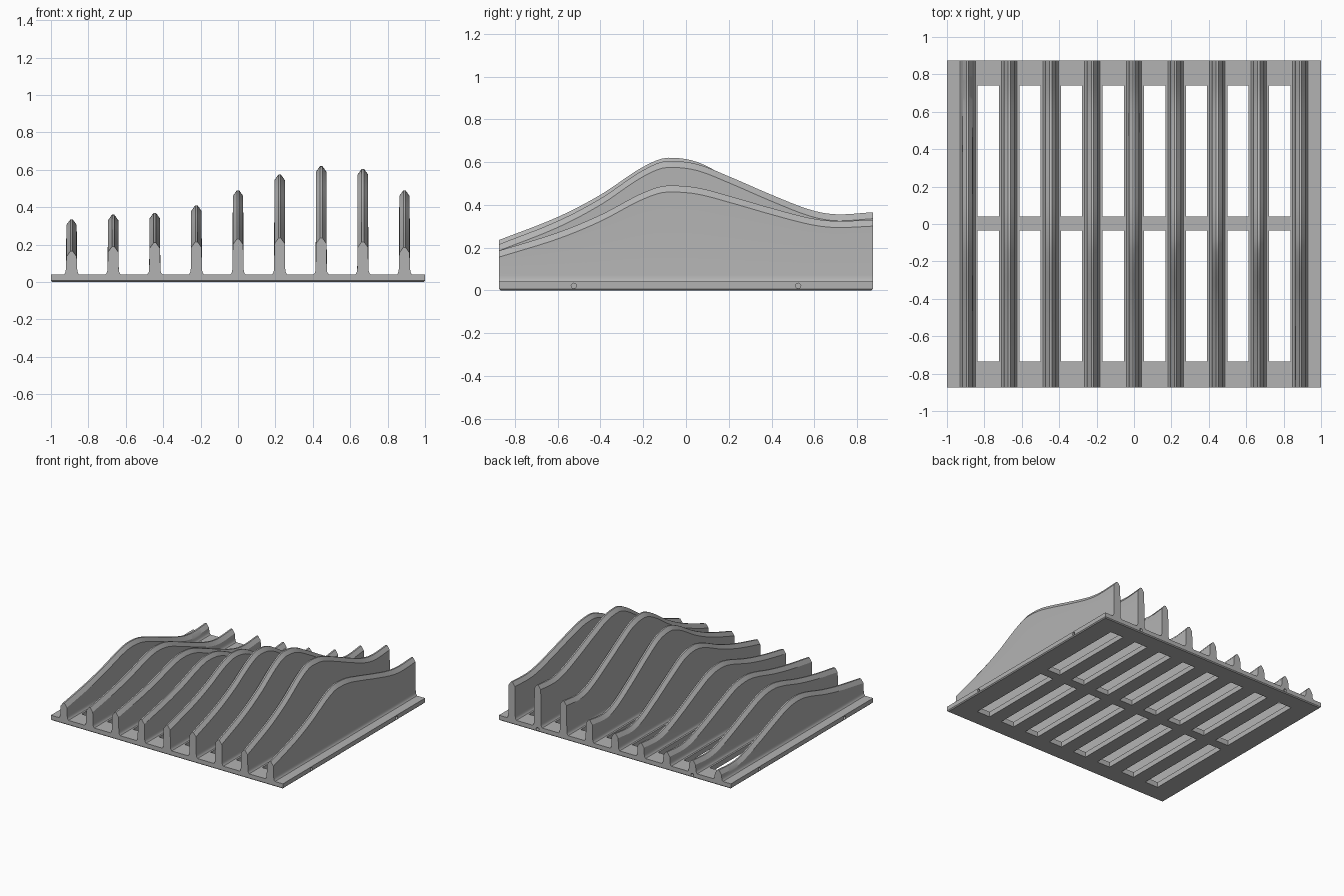
import bpy
import bmesh
import math
from mathutils import Matrix

if "Cube" in bpy.data.objects:
    bpy.data.objects.remove(bpy.data.objects["Cube"], do_unlink=True)

HALF_X, HALF_Y, PLATE_TOP = 1.0, 0.875, 0.04
PITCH = 0.2225

grey = bpy.data.materials.new("plain grey")
grey.use_nodes = True
grey.diffuse_color = (0.45, 0.45, 0.45, 1)
grey.node_tree.nodes["Principled BSDF"].inputs["Base Color"].default_value = (0.45, 0.45, 0.45, 1)


def make_object(name, bm):
    bmesh.ops.recalc_face_normals(bm, faces=bm.faces)
    mesh = bpy.data.meshes.new(name)
    bm.to_mesh(mesh)
    bm.free()
    mesh.materials.append(grey)
    obj = bpy.data.objects.new(name, mesh)
    bpy.context.collection.objects.link(obj)
    return obj


def add_box(bm, lo, hi):
    size = [b - a for a, b in zip(lo, hi)]
    mid = [(a + b) / 2 for a, b in zip(lo, hi)]
    matrix = Matrix.Translation(mid) @ Matrix.Diagonal((*size, 1))
    return bmesh.ops.create_cube(bm, size=1, matrix=matrix)["verts"]


def add_pin(bm, location, axis):
    turn = Matrix.Rotation(math.pi / 2, 4, axis)
    bmesh.ops.create_cone(bm, cap_ends=True, segments=16, radius1=0.012, radius2=0.012,
                          depth=0.08, matrix=Matrix.Translation(location) @ turn)


# Base plate with a small chamfer round its underside
bm = bmesh.new()
add_box(bm, (-HALF_X, -HALF_Y, 0), (HALF_X, HALF_Y, PLATE_TOP))
low_edges = [e for e in bm.edges if all(v.co.z < 0.01 for v in e.verts)]
bmesh.ops.bevel(bm, geom=low_edges, offset=0.007, segments=1, affect='EDGES')
plate = make_object("base_plate", bm)

# Two rows of slots between the ribs, plus blind holes in the edges
bm = bmesh.new()
for i in range(8):
    x = (i - 3.5) * PITCH
    add_box(bm, (x - 0.057, 0.04, -0.1), (x + 0.057, 0.74, 0.1))
    add_box(bm, (x - 0.057, -0.735, -0.1), (x + 0.057, -0.035, 0.1))
for side in (-1, 1):
    for end in (-1, 1):
        add_pin(bm, (side * HALF_X, end * 0.525, 0.021), 'Y')
    add_pin(bm, (side * 3 * PITCH, HALF_Y, 0.021), 'X')
cutter = make_object("slot_cutter", bm)
cutter.hide_render = True
cut = plate.modifiers.new("slots", 'BOOLEAN')
cut.operation = 'DIFFERENCE'
cut.solver = 'EXACT'
cut.object = cutter
bpy.context.view_layer.objects.active = plate
bpy.ops.object.modifier_apply(modifier=cut.name)
bpy.data.objects.remove(cutter, do_unlink=True)

# Shared ridge shape: share of the climb from the front, then of the fall to the back
SHAPE = [(-0.875, 0), (-0.6, 0.28), (-0.4, 0.55), (-0.2, 0.89), (-0.08, 1), (0.05, 0.94),
         (0.2, 0.7), (0.4, 0.34), (0.58, 0.05), (0.7, -0.04), (0.875, 0)]


def shape_at(y):
    """Smooth interpolation through SHAPE."""
    k = max(i for i in range(len(SHAPE) - 1) if SHAPE[i][0] <= y + 1e-6)

    def slope(i):
        a, b = SHAPE[max(i - 1, 0)], SHAPE[min(i + 1, len(SHAPE) - 1)]
        return 0 if i == 4 else (b[1] - a[1]) / (b[0] - a[0])

    (y0, v0), (y1, v1) = SHAPE[k], SHAPE[k + 1]
    w = y1 - y0
    t = (y - y0) / w
    return (v0 * (1 + 2 * t) * (1 - t) ** 2 + v1 * t * t * (3 - 2 * t)
            + slope(k) * w * t * (1 - t) ** 2 + slope(k + 1) * w * t * t * (t - 1))


# Rib heights from right to left: front end, crest, back end
RIBS = [(0.165, 0.335, 0.12), (0.19, 0.36, 0.135), (0.21, 0.37, 0.14),
        (0.215, 0.41, 0.15), (0.23, 0.49, 0.165), (0.235, 0.575, 0.21),
        (0.235, 0.62, 0.30), (0.215, 0.605, 0.365), (0.185, 0.49, 0.33)]


def make_rib(name, x, front, crest, back):
    bm = bmesh.new()
    rings = []
    steps = 64
    for s in range(steps + 1):
        y = -HALF_Y + 2 * HALF_Y * s / steps
        end = front if y < -0.08 else back
        top = end + (crest - end) * shape_at(y)
        # Filleted foot, straight wall, gabled ridge
        half = [(0.043, PLATE_TOP - 0.002), (0.036, 0.046), (0.032, 0.055), (0.030, 0.07),
                (0.0275, top - 0.03), (0.006, top)]
        loop = half + [(-w, z) for w, z in reversed(half)]
        rings.append([bm.verts.new((x + w, y, z)) for w, z in loop])
    n = len(rings[0])
    for a, b in zip(rings, rings[1:]):
        for j in range(n):
            bm.faces.new((a[j], a[(j + 1) % n], b[(j + 1) % n], b[j]))
    bm.faces.new(rings[0])
    bm.faces.new(rings[-1])
    return make_object(name, bm)


ribs = [make_rib(f"rib_{i + 1}", (i - 4) * PITCH, *heights) for i, heights in enumerate(RIBS)]

# Smooth along the ridges, crisp at the corners
bpy.ops.object.select_all(action='DESELECT')
for obj in ribs:
    obj.select_set(True)
bpy.context.view_layer.objects.active = ribs[0]
bpy.ops.object.shade_smooth_by_angle(angle=math.radians(25))
